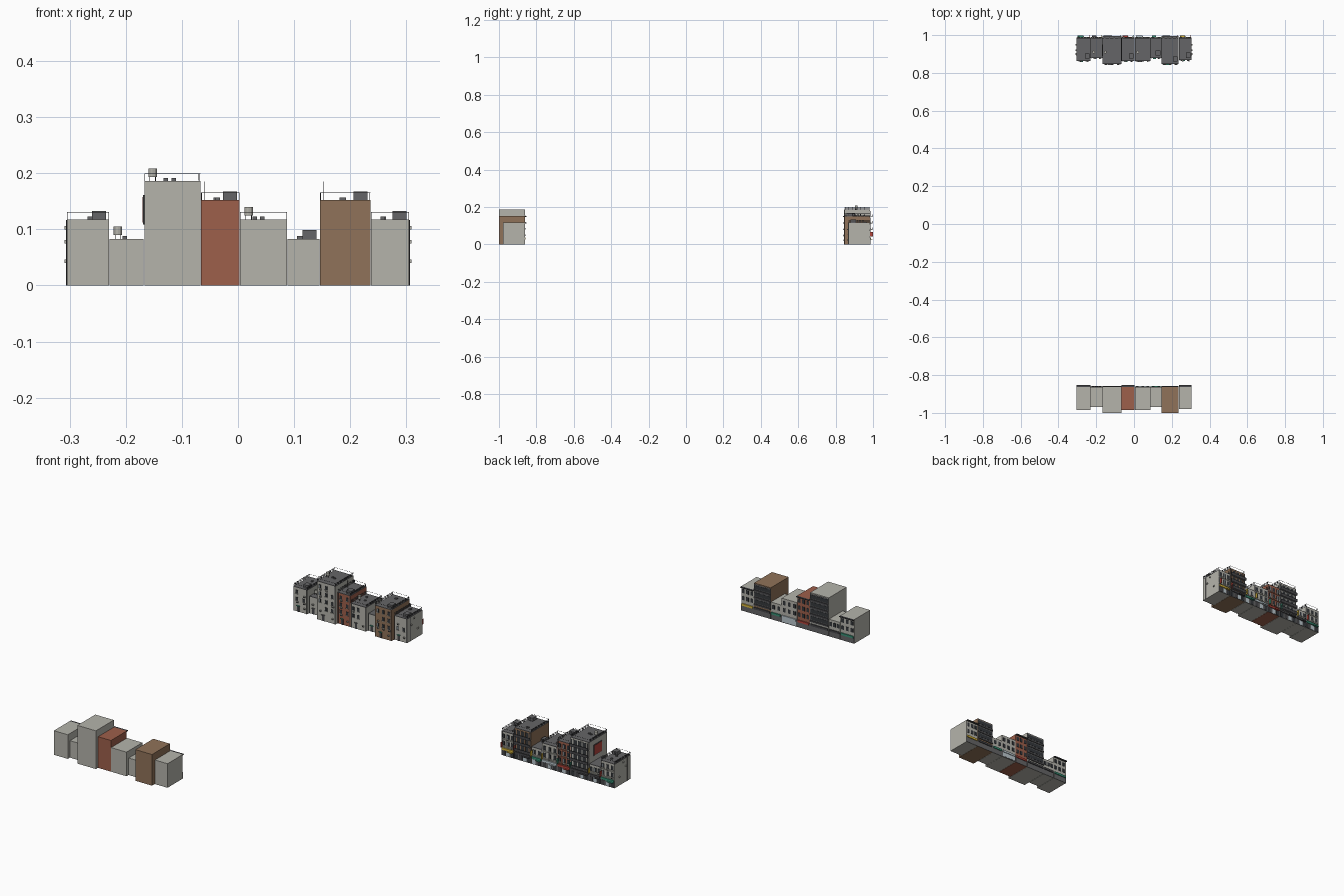
import bpy, bmesh, random
from mathutils import Matrix

if "Cube" in bpy.data.objects:
    bpy.data.objects.remove(bpy.data.objects["Cube"], do_unlink=True)
random.seed(4)


def material(name, *rgb):
    m = bpy.data.materials.new(name)
    m.use_nodes = True
    m.diffuse_color = (*rgb, 1)
    m.node_tree.nodes["Principled BSDF"].inputs["Base Color"].default_value = (*rgb, 1)
    return m


plaster = material("plaster grey", .46, .455, .41)
brick = material("brick red", .34, .115, .07)
clay = material("clay brown", .28, .17, .1)
roofing = material("roof grey", .13, .13, .135)
glass = material("dark glass", .035, .04, .045)
metal = material("dark metal", .06, .06, .065)
red = material("sign red", .45, .06, .045)
green = material("sign green", .04, .28, .18)
pale = material("shop pale blue", .5, .58, .62)
yellow = material("sign yellow", .7, .48, .05)


class Part:
    """Collects boxes and cylinders of one kind into one object."""

    def __init__(self, name):
        self.name, self.bm, self.mats = name, bmesh.new(), []

    def paint(self, verts, mat):
        if mat not in self.mats:
            self.mats.append(mat)
        for f in {f for v in verts for f in v.link_faces}:
            f.material_index = self.mats.index(mat)

    def box(self, mat, x0, x1, y0, y1, z0, z1):
        m = Matrix.Translation(((x0 + x1) / 2, (y0 + y1) / 2, (z0 + z1) / 2))
        m = m @ Matrix.Diagonal((abs(x1 - x0), abs(y1 - y0), abs(z1 - z0), 1))
        verts = bmesh.ops.create_cube(self.bm, size=1, matrix=m)["verts"]
        self.paint(verts, mat)
        return verts

    def tube(self, mat, x, y, z0, z1, r, sides=6):
        m = Matrix.Translation((x, y, (z0 + z1) / 2))
        self.paint(bmesh.ops.create_cone(self.bm, cap_ends=True, segments=sides, radius1=r,
                   radius2=r, depth=z1 - z0, matrix=m)["verts"], mat)

    def finish(self):
        if not self.bm.verts:
            return
        mesh = bpy.data.meshes.new(self.name)
        self.bm.to_mesh(mesh)
        self.bm.free()
        for m in self.mats:
            mesh.materials.append(m)
        bpy.context.collection.objects.link(bpy.data.objects.new(self.name, mesh))


GROUND, FLOOR = .0485, .0345
# left edge, right edge, upper floors, depth, wall, balconies, shop colour, roof item
houses = [
    (-.305, -.23, 2, .122, plaster, False, green, "hut"),
    (-.229, -.168, 1, .106, plaster, False, metal, "tank"),
    (-.167, -.067, 4, .138, plaster, True, metal, "tank"),
    (-.066, .003, 3, .122, brick, False, red, "hut"),
    (.004, .087, 2, .122, plaster, False, pale, "tank"),
    (.088, .145, 1, .106, plaster, False, green, "hut"),
    (.146, .236, 3, .138, clay, True, metal, "hut"),
    (.237, .305, 2, .117, plaster, False, yellow, "hut"),
]


def columns(x0, x1, pitch=.024):
    n = max(2, round((x1 - x0) / pitch))
    return [x0 + (x1 - x0) * (i + .5) / n for i in range(n)]


def simple_house(tag, x0, x1, floors, depth, wall, balconies, shop, item):
    y, top = -.862, GROUND + FLOOR * floors
    body, face = Part(tag + "_plain_body"), Part(tag + "_plain_facade")
    body.box(wall, x0, x1, y - depth, y, 0, top)
    # shopfront and sign band
    face.box(roofing, x0, x1, y, y + .001, 0, .032)
    face.box(shop, x0 + .004, x1 - .004, y, y + .005, .026, .036)
    if shop == pale:
        face.box(pale, x0 + .004, x1 - .004, y, y + .002, .004, .026)
    for i in range(floors):
        z = GROUND + FLOOR * i
        if balconies:
            face.box(roofing, x0, x1, y, y + .001, z - .004, z + FLOOR - .004)
            face.box(glass, x0 + .003, x1 - .003, y, y + .002, z + .008, z + .025)
            face.box(metal, x0, x1, y, y + .004, z - .004, z + .004)
        else:
            for c in columns(x0, x1):
                face.box(glass, c - .007, c + .007, y, y + .0015, z + .004, z + .023)
    # cornice
    if item == "hut" and floors > 1 and not balconies:
        face.box(metal, x0, x1, y, y + .009, top - .004, top)
    body.finish()
    face.finish()


def window(p, c, y, d, z, w=.006, h=.018):
    """Framed window on a wall facing along d."""
    p.box(metal, c - w - .001, c + w + .001, y, y + d * .0012, z - .001, z + h + .001)
    p.box(glass, c - w, c + w, y, y + d * .002, z, z + h)
    p.box(pale, c - .0006, c + .0006, y, y + d * .0025, z, z + h)
    p.box(plaster, c - w - .002, c + w + .002, y, y + d * .004, z - .003, z - .001)


def cooler(p, c, y, d, z):
    p.box(plaster, c - .004, c + .004, y, y + d * .006, z, z + .006)
    p.box(metal, c - .003, c + .003, y, y + d * .0065, z + .001, z + .005)


def detailed_house(tag, x0, x1, floors, depth, wall, balconies, shop, item):
    y, top = .985, GROUND + FLOOR * floors
    back = y - depth
    body = Part(tag + "_body")
    body.box(wall, x0, x1, back, y, 0, top - .002)
    body.box(roofing, x0, x1, back, y, top - .002, top)
    body.finish()

    # shopfront with shutters, sign and awning
    front = Part(tag + "_shopfront")
    front.box(roofing, x0, x1, y, y + .001, 0, .034)
    for i, c in enumerate(columns(x0, x1)):
        front.box([glass, pale, metal][i % 3], c - .009, c + .009, y, y + .002, .002, .025)
    front.box(shop, x0 + .003, x1 - .003, y, y + .005, .028, .038)
    front.box(shop, x0 + .006, (x0 + x1) / 2, y, y + .012, .025, .0265)
    front.box(random.choice([red, yellow, green]), x1 - .006, x1 - .004, y, y + .015, .042, .068)
    front.finish()

    # upper floors
    face, rear = Part(tag + "_facade"), Part(tag + "_back_details")
    for i in range(floors):
        z = GROUND + FLOOR * i
        if balconies:
            face.box(glass, x0 + .003, x1 - .003, y, y + .001, z, z + .026)
            face.box(roofing, x0, x1, y, y + .011, z - .005, z - .002)
            face.box(metal, x0, x1, y + .01, y + .011, z - .002, z + .009)
            for c in columns(x0, x1):
                face.box(wall, c - .003, c + .003, y, y + .002, z, z + .028)
        else:
            face.box(wall, x0, x1, y, y + .003, z - .006, z - .004)
            for c in columns(x0, x1):
                window(face, c, y, 1, z + .004)
                if random.random() < .4:
                    cooler(face, c, y, 1, z - .005)
        for c in columns(x0, x1, .03):
            if random.random() < .8:
                window(rear, c, back, -1, z + .005, .005, .015)
            if random.random() < .4:
                cooler(rear, c + .004, back, -1, z - .005)
    # rear door, vent and drain pipes
    c = x0 + (x1 - x0) * .35
    rear.box(metal, c - .006, c + .006, back, back - .0015, 0, .026)
    rear.box(random.choice([green, roofing]), c - .008, c + .008, back, back - .006, .028, .030)
    cooler(rear, x1 - .014, back, -1, .02)
    for c in (x0 + .003, x1 - .003):
        rear.tube(metal, c, back - .0015, 0, top, .001)
        face.tube(metal, c, y + .0015, .04, top, .001)
    face.finish()
    rear.finish()

    # roof rails: dense along the sides, a single wire front and back
    rail = Part(tag + "_roof_rail")
    if floors > 1:
        for x in (x0 + .001, x1 - .001):
            for k in range(3):
                z = top + .004 * (k + 1)
                rail.box(metal, x - .0005, x + .0005, back, y, z, z + .0012)
            for k in range(15):
                yy = back + depth * (k + .5) / 15
                rail.box(metal, x - .0005, x + .0005, yy - .0005, yy + .0005, top, top + .013)
        for yy in (back + .001, y - .001):
            rail.box(metal, x0, x1, yy - .0004, yy + .0004, top + .0124, top + .0132)
    rail.finish()

    # stair hut or water tank
    extra = Part(tag + "_roof_" + item)
    if item == "hut":
        hx = x1 - .005
        extra.box(roofing, hx - .025, hx, back + .012, back + .04, top, top + .0155)
        extra.box(metal, hx - .016, hx - .008, back + .04, back + .041, top, top + .012)
    else:
        tx, ty = x0 + .015, y - .075
        for sx in (-.005, .005):
            for sy in (-.005, .005):
                extra.tube(metal, tx + sx, ty + sy, top, top + .008, .0006, 4)
        extra.tube(plaster, tx, ty, top + .007, top + .022, .0075, 12)
    for k in range(2):
        vx = x0 + (x1 - x0) * random.uniform(.3, .6)
        vy = back + depth * random.uniform(.3, .8)
        extra.box(roofing, vx - .004, vx + .004, vy - .004, vy + .004, top, top + .005)
    extra.finish()


for n, house in enumerate(houses, 1):
    tag = "house_%d" % n
    simple_house(tag, *house)
    detailed_house(tag, *house)

# billboard on the tall side wall
board = Part("billboard")
board.box(metal, -.169, -.167, .889, .951, .109, .161)
board.box(red, -.17, -.167, .892, .948, .112, .158)
board.finish()

# aerials
aerial = Part("aerials")
for x, base in ((-.07, .187), (-.059, .152), (.153, .152)):
    aerial.tube(metal, x, .93, base, base + (.012 if x < -.06 else .033), .0005, 4)
aerial.finish()

# units on the end walls
ends = Part("end_wall_units")
for s in (-1, 1):
    for y, z in ((.9, .075), (.95, .04), (.92, .1)):
        ends.box(plaster, s * .305, s * .309, y - .004, y + .004, z, z + .006)
    ends.tube(metal, s * .306, .89, 0, .117, .001)
ends.finish()
